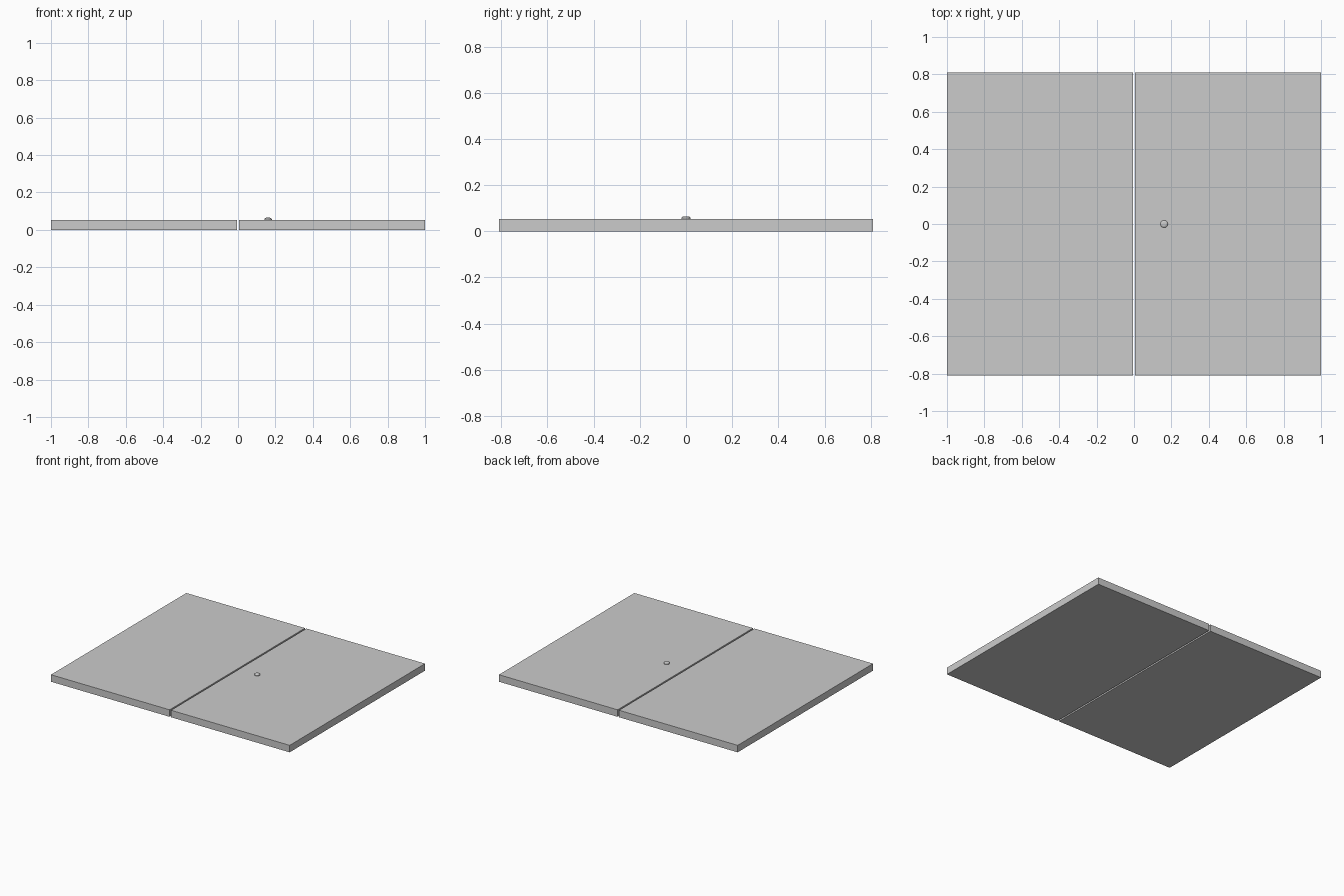
import bpy, bmesh, math
from mathutils import Matrix

if "Cube" in bpy.data.objects:
    bpy.data.objects.remove(bpy.data.objects["Cube"])

HALF_Y, THICK, GAP = 0.81, 0.053, 0.006
KNOB_X = 0.161


def make_object(name, bm):
    bmesh.ops.recalc_face_normals(bm, faces=bm.faces[:])
    mesh = bpy.data.meshes.new(name)
    bm.to_mesh(mesh)
    bm.free()
    obj = bpy.data.objects.new(name, mesh)
    bpy.context.collection.objects.link(obj)
    return obj


def panel(name, side):
    width = 1 - GAP
    bm = bmesh.new()
    place = (Matrix.Translation((side * (1 + GAP) / 2, 0, THICK / 2))
             @ Matrix.Diagonal((width, 2 * HALF_Y, THICK, 1)))
    bmesh.ops.create_cube(bm, size=1, matrix=place)
    return make_object(name, bm)


def turned(name, profile, x, sides=16):
    # stack of rings, capped at both ends
    bm = bmesh.new()
    rings = [[bm.verts.new((x + r * math.cos(2 * math.pi * i / sides),
                            r * math.sin(2 * math.pi * i / sides), z))
              for i in range(sides)] for r, z in profile]
    for a, b in zip(rings, rings[1:]):
        for i in range(sides):
            j = (i + 1) % sides
            bm.faces.new((a[i], a[j], b[j], b[i]))
    bm.faces.new(rings[0])
    bm.faces.new(rings[-1])
    return make_object(name, bm)


# two flat door leaves with a narrow gap between them
panel("left_panel", -1)
panel("right_panel", 1)

# low domed knob on the right leaf
turned("knob", [(0.020, THICK - 0.003), (0.020, THICK + 0.005),
                (0.017, THICK + 0.009), (0.010, THICK + 0.012)], KNOB_X)
